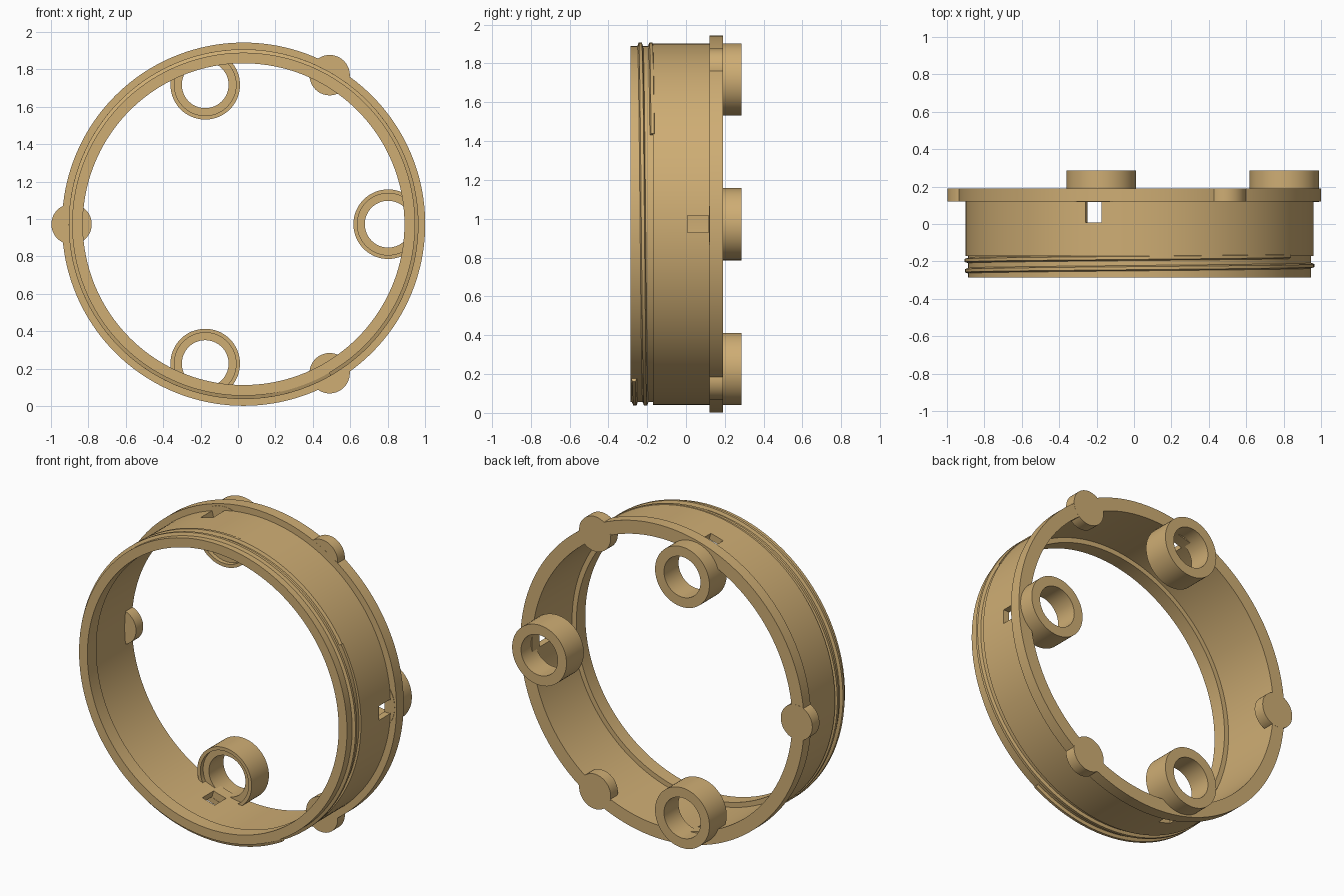
import bpy, bmesh, math
from mathutils import Matrix, Vector

cube = bpy.data.objects.get("Cube")
if cube:
    bpy.data.objects.remove(cube, do_unlink=True)

CX, CZ = 0.03, 0.972      # ring axis, running along y
FRONT, BACK = -0.287, 0.287

tan = bpy.data.materials.new("tan plastic")
tan.use_nodes = True
colour = (0.62, 0.42, 0.175, 1)
tan.diffuse_color = colour
tan.node_tree.nodes["Principled BSDF"].inputs["Base Color"].default_value = colour


def finish(name, bm):
    bmesh.ops.recalc_face_normals(bm, faces=bm.faces)
    mesh = bpy.data.meshes.new(name)
    bm.to_mesh(mesh)
    bm.free()
    mesh.materials.append(tan)
    ob = bpy.data.objects.new(name, mesh)
    bpy.context.collection.objects.link(ob)
    return ob


def smooth(ob):
    bpy.ops.object.select_all(action='DESELECT')
    ob.select_set(True)
    bpy.context.view_layer.objects.active = ob
    bpy.ops.object.shade_smooth_by_angle(angle=math.radians(30))


def polar(r, deg):
    a = math.radians(deg)
    return CX + r * math.cos(a), CZ + r * math.sin(a)


def lathe(name, profile, cx, cz, n):
    """Turn a closed (radius, y) outline around an axis along y."""
    bm = bmesh.new()
    rings = []
    for i in range(n):
        a = 2 * math.pi * i / n
        rings.append([bm.verts.new((cx + r * math.cos(a), y, cz + r * math.sin(a)))
                      for r, y in profile])
    m = len(profile)
    for i in range(n):
        p, q = rings[i], rings[(i + 1) % n]
        for j in range(m):
            k = (j + 1) % m
            bm.faces.new((p[j], p[k], q[k], q[j]))
    return finish(name, bm)


def cutter_box(bm, deg, radius, size, y):
    """Box whose x axis points away from the ring axis."""
    x, z = polar(radius, deg)
    mat = (Matrix.Translation((x, y, z))
           @ Matrix.Rotation(-math.radians(deg), 4, 'Y')
           @ Matrix.Diagonal((*size, 1)))
    bmesh.ops.create_cube(bm, size=1, matrix=mat)


# Ring wall with inner lip, thread neck and rear flange
ring = lathe("ring_body", [
    (0.86, FRONT), (0.917, FRONT), (0.917, -0.17), (0.931, -0.17),
    (0.931, 0.12), (0.971, 0.12), (0.971, 0.19), (0.89, 0.19),
    (0.89, -0.2), (0.86, -0.2)], CX, CZ, 160)

TUBE_ANGLES = (0, 105.4, -105.4)

# Slots through the wall beside each tube
bm = bmesh.new()
for deg in TUBE_ANGLES:
    cutter_box(bm, deg, 0.92, (0.2, 0.11, 0.088), 0.062)
cutter = finish("slot_cutter", bm)
cutter.hide_render = True
mod = ring.modifiers.new("slots", 'BOOLEAN')
mod.operation = 'DIFFERENCE'
mod.solver = 'EXACT'
mod.object = cutter
bpy.context.view_layer.objects.active = ring
bpy.ops.object.modifier_apply(modifier=mod.name)
bpy.data.objects.remove(cutter, do_unlink=True)
smooth(ring)

# Counterbored tubes behind the flange
for i, deg in enumerate(TUBE_ANGLES):
    x, z = polar(0.773, deg)
    smooth(lathe(f"mounting_tube_{i + 1}", [
        (0.165, 0.118), (0.186, 0.118), (0.186, BACK),
        (0.125, BACK), (0.125, 0.145), (0.165, 0.145)], x, z, 64))

# Round lugs on the flange
for i, deg in enumerate((60, 180, -60)):
    x, z = polar(0.92, deg)
    bm = bmesh.new()
    bmesh.ops.create_cone(
        bm, cap_ends=True, segments=48, radius1=0.108, radius2=0.108, depth=0.07,
        matrix=Matrix.Translation((x, 0.1555, z)) @ Matrix.Rotation(math.pi / 2, 4, 'X'))
    smooth(finish(f"flange_lug_{i + 1}", bm))

# Helical thread ridge around the neck
bm = bmesh.new()
section = [(0.91, -0.017), (0.935, -0.008), (0.935, 0.008), (0.91, 0.017)]
STEPS, TURNS, PITCH = 260, 1.75, 0.055
rows = []
for i in range(STEPS + 1):
    turn = TURNS * i / STEPS
    y = -0.268 + PITCH * turn
    row = []
    for r, dy in section:
        x, z = polar(r, -60 - 360 * turn)
        row.append(bm.verts.new(Vector((x, y + dy, z))))
    rows.append(row)
for p, q in zip(rows, rows[1:]):
    for j in range(4):
        k = (j + 1) % 4
        bm.faces.new((p[j], p[k], q[k], q[j]))
bm.faces.new(rows[0])
bm.faces.new(rows[-1])
smooth(finish("thread_ridge", bm))
